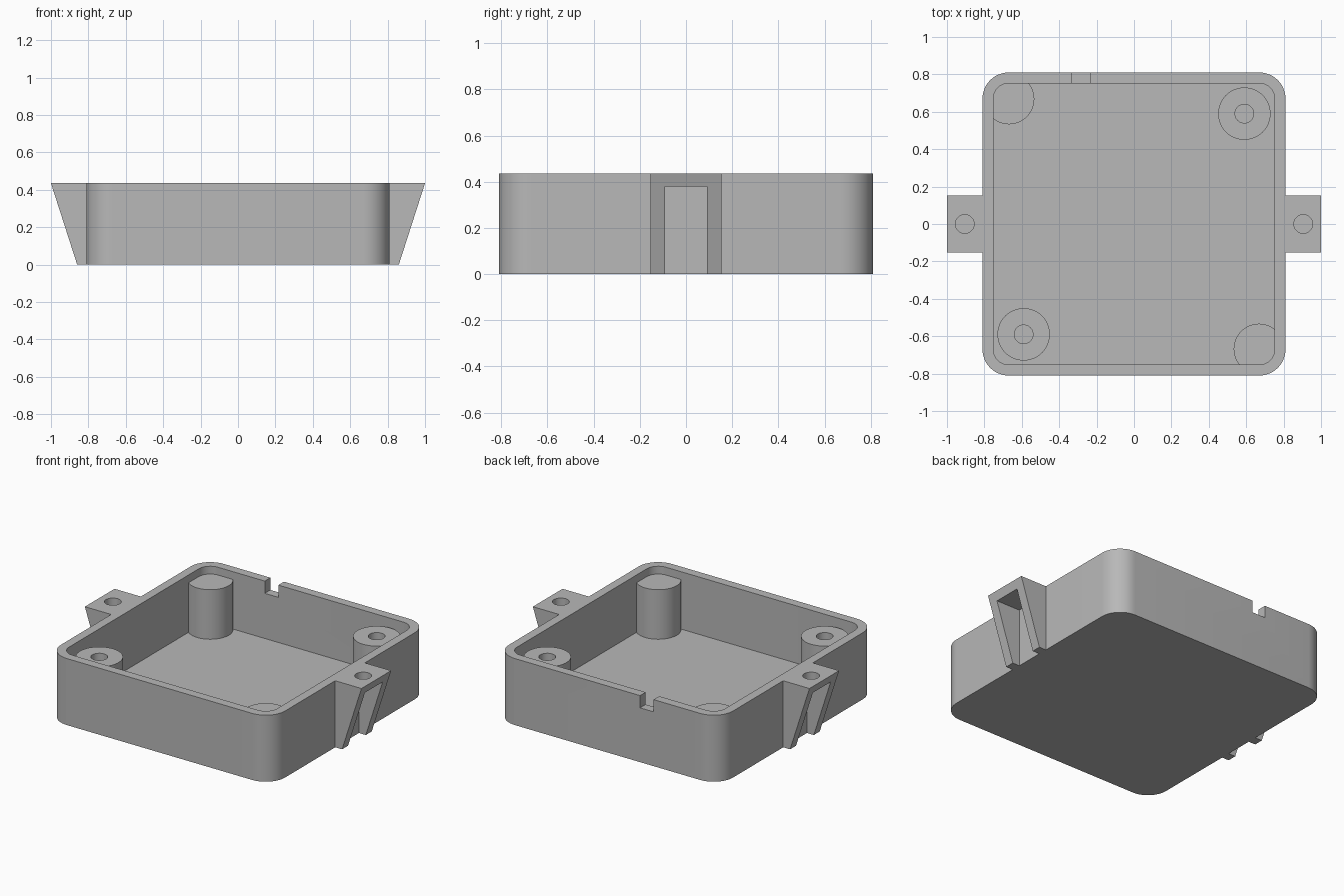
import bpy, bmesh, math

if "Cube" in bpy.data.objects:
    bpy.data.objects.remove(bpy.data.objects["Cube"], do_unlink=True)

HEIGHT, FLOOR, POST_TOP = 0.435, 0.06, 0.384
OUTER, INNER, CORNER = 0.81, 0.752, 0.67

grey = bpy.data.materials.new("plain grey")
grey.use_nodes = True
grey.diffuse_color = (0.48, 0.48, 0.48, 1)
grey.node_tree.nodes["Principled BSDF"].inputs["Base Color"].default_value = grey.diffuse_color


def finish(name, bm):
    """Turn a bmesh into a grey object with consistent normals."""
    bmesh.ops.recalc_face_normals(bm, faces=bm.faces[:])
    mesh = bpy.data.meshes.new(name)
    bm.to_mesh(mesh)
    bm.free()
    mesh.materials.append(grey)
    obj = bpy.data.objects.new(name, mesh)
    bpy.context.collection.objects.link(obj)
    return obj


def smooth(obj):
    bpy.ops.object.select_all(action='DESELECT')
    obj.select_set(True)
    bpy.context.view_layer.objects.active = obj
    bpy.ops.object.shade_smooth_by_angle(angle=math.radians(30))


def skin(name, loops):
    """Join a stack of equal-length point loops and cap both ends."""
    bm = bmesh.new()
    rings = [[bm.verts.new(p) for p in loop] for loop in loops]
    count = len(rings[0])
    for a, b in zip(rings, rings[1:]):
        for i in range(count):
            j = (i + 1) % count
            bm.faces.new((a[i], a[j], b[j], b[i]))
    bm.faces.new(rings[0])
    bm.faces.new(rings[-1])
    return finish(name, bm)


def circle(x, y, z, r, n=48):
    return [(x + r * math.cos(math.tau * i / n), y + r * math.sin(math.tau * i / n), z)
            for i in range(n)]


def rounded_square(half, z, steps=12):
    r = half - CORNER
    points = []
    for k, (sx, sy) in enumerate(((1, 1), (-1, 1), (-1, -1), (1, -1))):
        for i in range(steps + 1):
            a = math.pi / 2 * (k + i / steps)
            points.append((sx * CORNER + r * math.cos(a), sy * CORNER + r * math.sin(a), z))
    return points


def box(name, x0, x1, y0, y1, z0, z1):
    return skin(name, [[(x0, y0, z), (x1, y0, z), (x1, y1, z), (x0, y1, z)] for z in (z0, z1)])


def cut(target, cutter):
    """Subtract the cutter, apply, and remove it."""
    cutter.hide_render = True
    mod = target.modifiers.new("cut", 'BOOLEAN')
    mod.operation, mod.solver, mod.object = 'DIFFERENCE', 'EXACT', cutter
    bpy.context.view_layer.objects.active = target
    bpy.ops.object.modifier_apply(modifier=mod.name)
    bpy.data.objects.remove(cutter, do_unlink=True)


# Open tray with rounded corners and a cable notch in the back wall
tray = skin("tray", [rounded_square(OUTER, 0), rounded_square(OUTER, HEIGHT),
                     rounded_square(INNER, HEIGHT), rounded_square(INNER, FLOOR)])
cut(tray, box("notch_cutter", -0.333, -0.235, 0.7, 0.9, HEIGHT - 0.08, 0.6))
smooth(tray)

# Hollow screw posts on one diagonal, solid posts merged into the other corners
for side, s in (("back_left", 1), ("front_right", -1)):
    x = y = 0.59 * s
    smooth(skin(side + "_screw_post", [circle(x, y, FLOOR, 0.14), circle(x, y, POST_TOP, 0.14),
                                       circle(x, y, POST_TOP, 0.05),
                                       circle(x, y, FLOOR + 0.005, 0.05)]))
for side, s in (("front_left", 1), ("back_right", -1)):
    smooth(skin(side + "_corner_post", [circle(0.668 * s, -0.668 * s, z, 0.135)
                                        for z in (FLOOR, POST_TOP)]))

# Tapered side brackets: two ribs under a plate with a screw recess
for side, s in (("left", 1), ("right", -1)):
    profile = [(OUTER, 0), (0.86, 0), (1.0, HEIGHT), (OUTER, HEIGHT)]
    bracket = skin(side + "_bracket", [[(s * x, y, z) for x, z in profile]
                                       for y in (-0.153, 0.153)])
    x0, x1 = sorted((0.7 * s, 1.1 * s))
    cut(bracket, box("pocket_cutter", x0, x1, -0.092, 0.092, -0.1, 0.38))
    cut(bracket, skin("hole_cutter", [circle(0.905 * s, 0, z, 0.05) for z in (0.387, 0.5)]))
    smooth(bracket)
